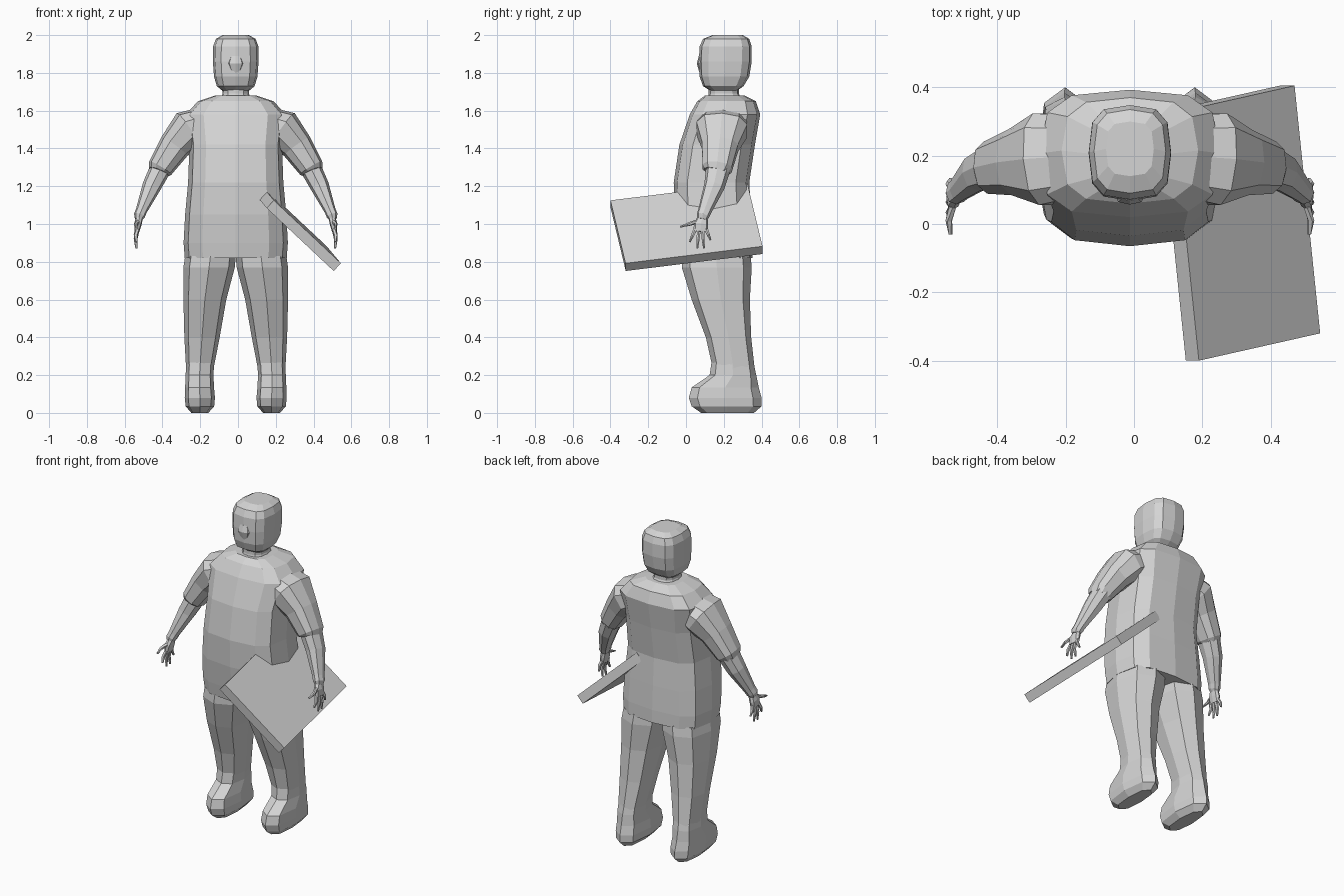
import bpy
import bmesh
from math import cos, sin, tau, copysign
from mathutils import Vector

if "Cube" in bpy.data.objects:
    bpy.data.objects.remove(bpy.data.objects["Cube"], do_unlink=True)

grey = bpy.data.materials.new("plain grey")
grey.use_nodes = True
COLOUR = (0.66, 0.66, 0.66, 1)
grey.diffuse_color = COLOUR
grey.node_tree.nodes["Principled BSDF"].inputs["Base Color"].default_value = COLOUR

AXIS = -0.012  # the figure's mirror plane in x


def finish(bm, name):
    """Turn a bmesh into a flat shaded object."""
    bmesh.ops.recalc_face_normals(bm, faces=bm.faces)
    mesh = bpy.data.meshes.new(name)
    bm.to_mesh(mesh)
    bm.free()
    mesh.materials.append(grey)
    obj = bpy.data.objects.new(name, mesh)
    bpy.context.collection.objects.link(obj)
    return obj


def loft(name, rings, sides=12, power=0.78):
    """Skin rings given as (centre, half axis u, half axis v), with closed ends."""
    bm = bmesh.new()
    loops = []
    for centre, u, v in rings:
        loop = []
        for k in range(sides):
            c, s = cos(tau * k / sides), sin(tau * k / sides)
            c, s = (copysign(abs(t) ** power, t) for t in (c, s))
            loop.append(bm.verts.new(centre + u * c + v * s))
        loops.append(loop)
    for low, high in zip(loops, loops[1:]):
        for k in range(sides):
            j = (k + 1) % sides
            bm.faces.new((low[k], low[j], high[j], high[k]))
    bm.faces.new(loops[0])
    bm.faces.new(loops[-1])
    return finish(bm, name)


def stack(name, sections, side=1, **options):
    """Loft level sections given as (z, x min, x max, y front, y back)."""
    rings = []
    for z, x0, x1, y0, y1 in sections:
        rings.append((Vector((AXIS + side * (x0 + x1) / 2, (y0 + y1) / 2, z)),
                      Vector(((x1 - x0) / 2, 0, 0)), Vector((0, (y1 - y0) / 2, 0))))
    return loft(name, rings, **options)


def limb(name, path, side=1, **options):
    """Loft along a path of (x, y, z, thickness, depth along y)."""
    points = [Vector((AXIS + side * x, y, z)) for x, y, z, _, _ in path]
    rings = []
    for i, (_, _, _, thick, depth) in enumerate(path):
        way = points[min(i + 1, len(path) - 1)] - points[max(i - 1, 0)]
        u = way.cross(Vector((0, 1, 0))).normalized()
        v = u.cross(way).normalized()
        rings.append((points[i], u * thick, v * depth))
    return loft(name, rings, **options)


def centred(rows):
    return [(z, -w, w, y0, y1) for z, w, y0, y1 in rows]


# Torso with rounded belly and hem
stack("torso", centred([
    (0.82, 0.27, -0.03, 0.352), (0.9, 0.276, -0.042, 0.352), (1.05, 0.268, -0.06, 0.345),
    (1.22, 0.252, -0.065, 0.335), (1.42, 0.245, -0.035, 0.365), (1.58, 0.265, 0.02, 0.393),
    (1.65, 0.2, 0.06, 0.37), (1.68, 0.11, 0.1, 0.31)]), power=0.64)

# Neck and head
stack("neck", centred([(1.65, 0.085, 0.11, 0.3), (1.69, 0.07, 0.12, 0.28),
                       (1.74, 0.075, 0.12, 0.28)]))
stack("head", centred([
    (1.705, 0.07, 0.13, 0.27), (1.73, 0.1, 0.09, 0.305), (1.78, 0.115, 0.072, 0.335),
    (1.86, 0.121, 0.068, 0.348), (1.94, 0.12, 0.072, 0.348), (1.98, 0.105, 0.09, 0.335),
    (2.0, 0.07, 0.14, 0.3)]), power=0.65)
stack("nose", centred([(1.79, 0.02, 0.074, 0.12), (1.85, 0.045, 0.057, 0.12),
                       (1.89, 0.03, 0.068, 0.12)]), sides=8)

for side, label in ((1, "left"), (-1, "right")):
    # Trouser leg running down into the shoe
    stack(label + "_leg", [
        (0.83, 0.0, 0.268, -0.02, 0.342), (0.77, 0.005, 0.277, -0.022, 0.348),
        (0.6, 0.05, 0.277, 0.03, 0.338), (0.4, 0.085, 0.272, 0.105, 0.345),
        (0.22, 0.12, 0.262, 0.145, 0.365)], side, sides=8)
    stack(label + "_shoe", [
        (0.3, 0.112, 0.262, 0.14, 0.35), (0.2, 0.118, 0.265, 0.125, 0.372),
        (0.135, 0.115, 0.268, 0.03, 0.385), (0.08, 0.11, 0.27, 0.015, 0.4),
        (0.035, 0.114, 0.265, 0.03, 0.4), (0.0, 0.145, 0.235, 0.08, 0.36)], side, sides=8)

    # Sleeve, forearm and cuff
    limb(label + "_sleeve", [
        (0.13, 0.2, 1.55, 0.08, 0.12), (0.25, 0.19, 1.5, 0.107, 0.14),
        (0.325, 0.18, 1.41, 0.085, 0.1), (0.4, 0.165, 1.295, 0.068, 0.08),
        (0.408, 0.16, 1.275, 0.055, 0.065)], side, sides=10)
    limb(label + "_forearm", [
        (0.4, 0.17, 1.29, 0.056, 0.065), (0.445, 0.15, 1.2, 0.05, 0.055),
        (0.5, 0.1, 1.07, 0.03, 0.036), (0.51, 0.09, 1.045, 0.03, 0.034),
        (0.515, 0.085, 1.025, 0.02, 0.026)], side, sides=8)

    # Open hand with spread fingers
    limb(label + "_palm", [
        (0.508, 0.09, 1.04, 0.018, 0.025), (0.518, 0.08, 1.0, 0.02, 0.038),
        (0.523, 0.077, 0.96, 0.013, 0.038)], side, sides=8)
    digits = {"thumb": (0.05, 1.01, -0.03, 0.985),
              "index_finger": (0.048, 0.97, 0.02, 0.905),
              "middle_finger": (0.068, 0.97, 0.06, 0.87),
              "ring_finger": (0.087, 0.97, 0.095, 0.872),
              "little_finger": (0.105, 0.975, 0.13, 0.915)}
    for digit, (y0, z0, y1, z1) in digits.items():
        limb(label + "_" + digit, [
            (0.52, y0, z0, 0.011, 0.011),
            (0.53, (y0 + y1) / 2, (z0 + z1) / 2, 0.01, 0.009),
            (0.525, y1, z1, 0.006, 0.005)], side, sides=6)

# Tilted flat board under the left arm
corner = Vector((0.19, -0.4, 1.125))
across = Vector((0.355, 0.08, -0.333))
along = Vector((-0.075, 0.725, 0.09))
depth = across.cross(along).normalized() * -0.056
bm = bmesh.new()
bmesh.ops.create_cube(bm, size=1)
for vert in bm.verts:
    a, b, c = (vert.co[i] + 0.5 for i in range(3))
    vert.co = corner + across * a + along * b + depth * c
finish(bm, "board")
